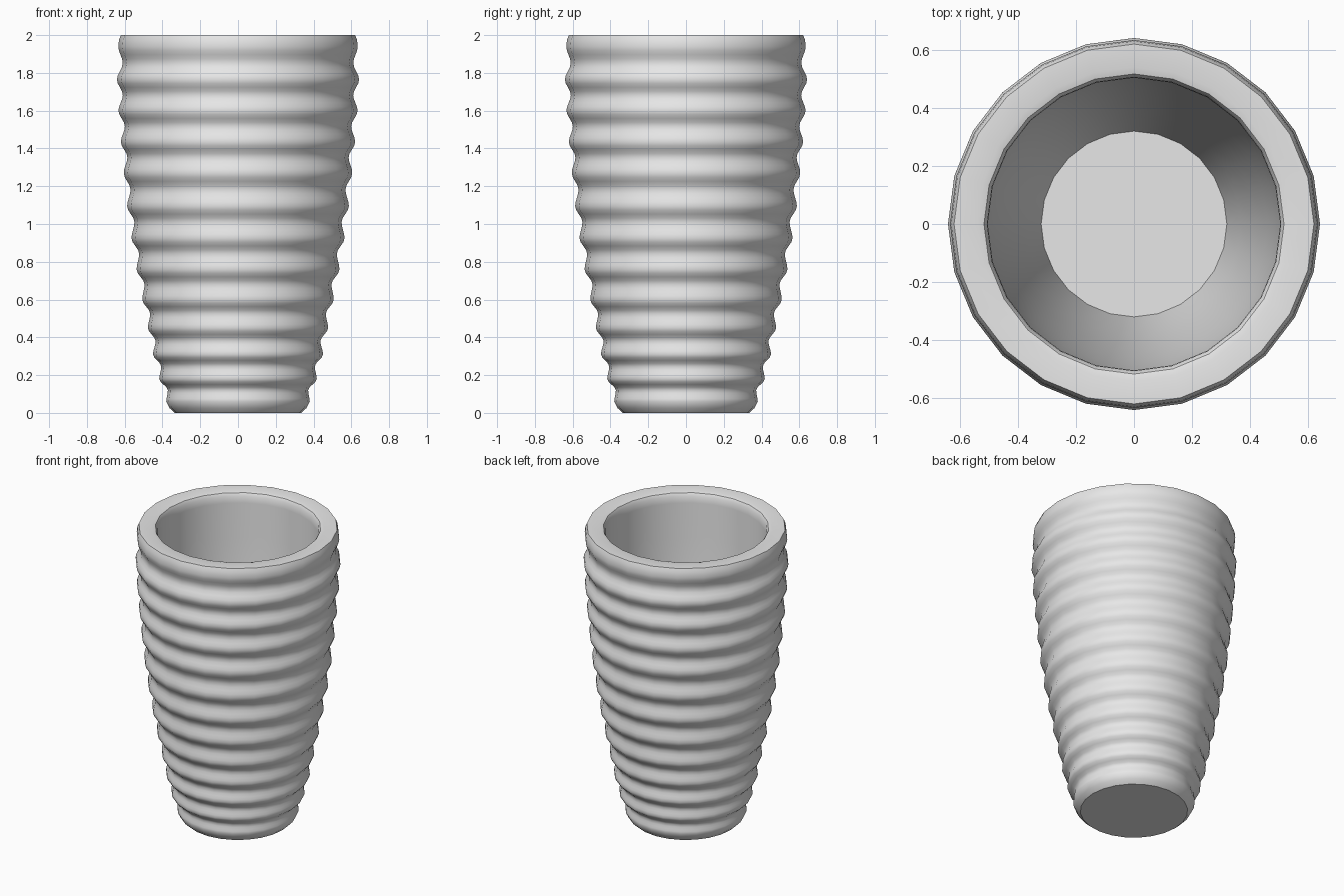
import bpy, bmesh, math

SIDES = 24
STEPS = 4          # rings between a ridge crest and its groove
GROOVE = 0.027     # groove depth below the neighbouring crests

cube = bpy.data.objects.get("Cube")
if cube:
    bpy.data.objects.remove(cube, do_unlink=True)

clay = bpy.data.materials.new("light_grey_clay")
clay.use_nodes = True
clay.diffuse_color = (0.8, 0.8, 0.8, 1)
clay.node_tree.nodes["Principled BSDF"].inputs["Base Color"].default_value = (0.8, 0.8, 0.8, 1)

# Ridge crests from foot to rim: (radius, height)
crests = [(0.38, 0.06), (0.417, 0.18), (0.45, 0.31), (0.477, 0.45),
          (0.507, 0.60), (0.537, 0.76), (0.564, 0.925), (0.587, 1.095),
          (0.605, 1.27), (0.62, 1.435), (0.633, 1.60), (0.641, 1.765),
          (0.634, 1.94)]


def ease(a, b):
    """Points from a towards b with a cosine easing of the radius."""
    for i in range(STEPS):
        t = i / STEPS
        s = (1 - math.cos(math.pi * t)) / 2
        yield (a[0] + (b[0] - a[0]) * s, a[1] + (b[1] - a[1]) * t)


# Outer wall: foot, then crest - groove - crest up to the rim
profile = [(0.335, 0), (0.362, 0.025)]
for low, high in zip(crests, crests[1:]):
    groove = ((low[0] + high[0]) / 2 - GROOVE, (low[1] + high[1]) / 2)
    profile += [*ease(low, groove), *ease(groove, high)]
profile += [crests[-1], (0.63, 1.975), (0.62, 2.0)]

# Rounded inner lip and smooth inner wall down to the floor
profile += [(0.54, 2.0), (0.517, 1.994), (0.506, 1.975), (0.504, 1.93),
            (0.50, 1.7), (0.485, 1.4), (0.46, 1.1), (0.42, 0.75),
            (0.37, 0.42), (0.32, 0.16)]

# Revolve the profile and cap the foot and the inside floor
bm = bmesh.new()
rings = []
for radius, height in profile:
    angles = [2 * math.pi * i / SIDES for i in range(SIDES)]
    rings.append([bm.verts.new((radius * math.cos(a), radius * math.sin(a), height)) for a in angles])
for lower, upper in zip(rings, rings[1:]):
    for i in range(SIDES):
        j = (i + 1) % SIDES
        bm.faces.new((lower[i], lower[j], upper[j], upper[i]))
bm.faces.new(rings[0][::-1])
bm.faces.new(rings[-1])
bmesh.ops.recalc_face_normals(bm, faces=bm.faces)

mesh = bpy.data.meshes.new("ribbed_vase")
bm.to_mesh(mesh)
bm.free()
mesh.materials.append(clay)
vase = bpy.data.objects.new("ribbed_vase", mesh)
bpy.context.collection.objects.link(vase)

# Smooth walls, crisp rim, floor and foot edges
bpy.ops.object.select_all(action="DESELECT")
vase.select_set(True)
bpy.context.view_layer.objects.active = vase
bpy.ops.object.shade_smooth_by_angle(angle=math.radians(42))
